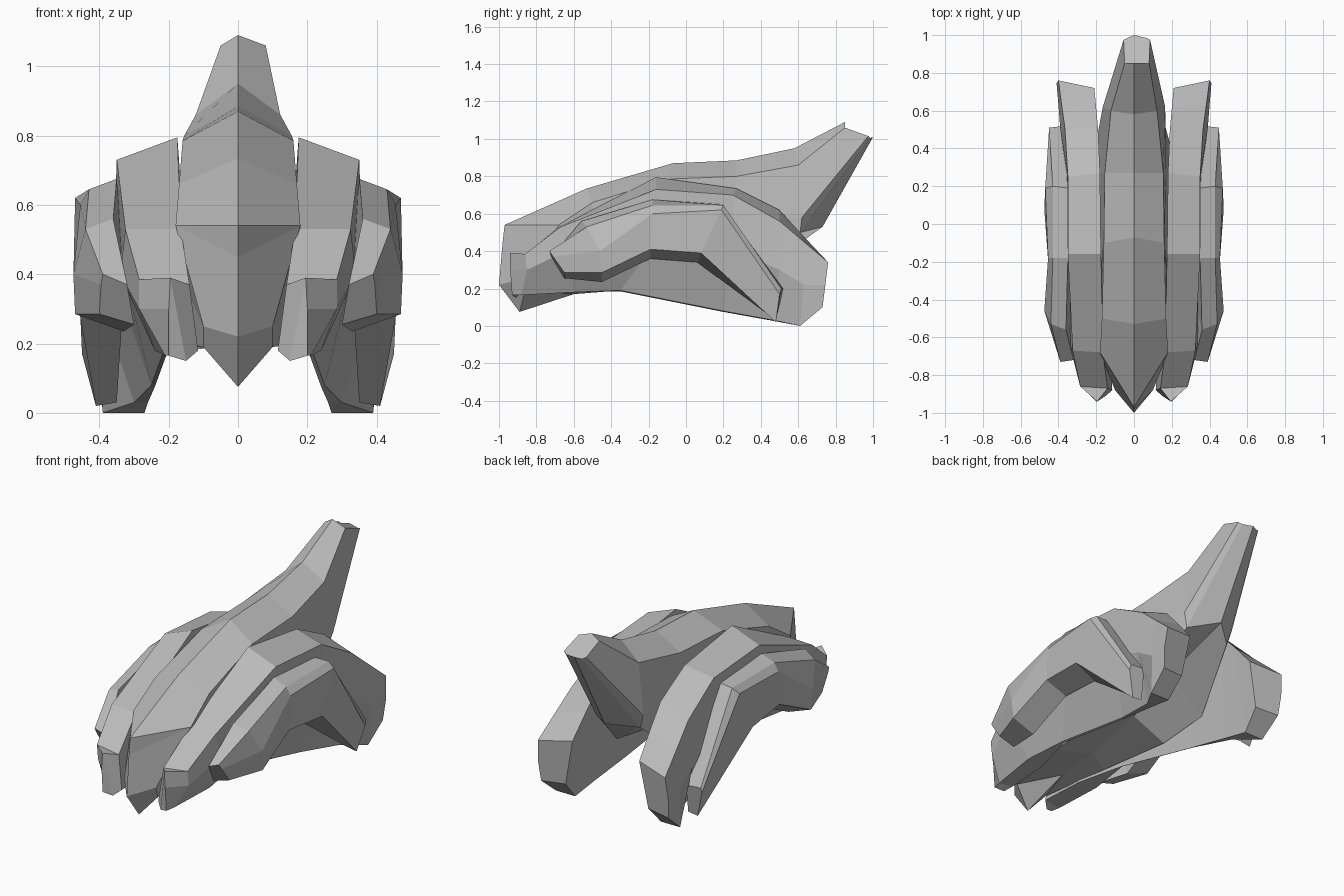
import bpy
import bmesh

default_cube = bpy.data.objects.get("Cube")
if default_cube:
    bpy.data.objects.remove(default_cube, do_unlink=True)

# Single hull colour
grey = bpy.data.materials.new("hull_grey")
grey.use_nodes = True
colour = (0.5, 0.5, 0.5, 1)
grey.diffuse_color = colour
grey.node_tree.nodes["Principled BSDF"].inputs["Base Color"].default_value = colour


def loft(name, loops, side=1, cap_front=True):
    """Skin a series of equal-length point loops into a closed, flat-shaded shell."""
    bm = bmesh.new()
    rings = [[bm.verts.new((side * x, y, z)) for x, y, z in loop] for loop in loops]
    for front, back in zip(rings, rings[1:]):
        count = len(front)
        for i in range(count):
            j = (i + 1) % count
            bm.faces.new((front[i], front[j], back[j], back[i]))
    bm.faces.new(rings[-1])
    if cap_front:
        bm.faces.new(rings[0])
    bmesh.ops.remove_doubles(bm, verts=bm.verts, dist=0.001)
    bmesh.ops.dissolve_degenerate(bm, edges=bm.edges, dist=0.0005)
    bmesh.ops.recalc_face_normals(bm, faces=bm.faces)
    mesh = bpy.data.meshes.new(name)
    bm.to_mesh(mesh)
    bm.free()
    mesh.materials.append(grey)
    obj = bpy.data.objects.new(name, mesh)
    bpy.context.collection.objects.link(obj)
    return obj


def mirrored(half):
    """Close a half section that starts and ends on the centre line."""
    return half + [(-x, y, z) for x, y, z in reversed(half[1:-1])]


# Central hull: ridge, shoulder, flank, chine, keel, from bow blade to raised tail;
# the underside vaults upward between the pods
bow_top = (0, -.97, .54)
bow_keel = (0, -.89, .075)
hull_sections = [
    [bow_top, (0, -.98, .45), (0, -1, .22), bow_keel, bow_keel],
    [bow_top, (.18, -.68, .54), (.1, -.88, .25), (.1, -.86, .19), (0, -.6, .17)],
    [(0, -.53, .735), (.17, -.5, .66), (.17, -.5, .4), (.17, -.45, .2), (0, -.35, .19)],
    [(0, -.07, .87), (.16, -.1, .785), (.17, -.1, .5), (.21, 0, .18), (0, 0, .27)],
    [(0, .27, .885), (.155, .27, .8), (.17, .27, .6), (.225, .3, .22), (0, .3, .4)],
    [(0, .58, .95), (.122, .6, .86), (.165, .62, .58), (.14, .61, .5), (0, .73, .53)],
    [(0, .85, 1.09), (.065, .85, 1.06), (.07, .975, 1.015), (.05, .985, 1.005), (0, 1, 1.01)],
]
hull = loft("central_hull", [mirrored(s) for s in hull_sections], cap_front=False)

# The tail tip leans slightly to one side
for vert in hull.data.vertices:
    if vert.co.y > .8 and abs(vert.co.x) > .01:
        vert.co.x += .015

# Inner pods: top inner, top outer, flank, bottom outer, bottom inner;
# wedge-shaped bow, and a sharp keel that widens into the rear foot
pod_tip = (.195, -.94, .39)
inner_pod = [
    [pod_tip, pod_tip, (.2, -.94, .3), (.2, -.93, .165), (.15, -.91, .15)],
    [(.14, -.87, .37), (.285, -.86, .385), (.285, -.85, .3), (.21, -.88, .165), (.115, -.88, .18)],
    [(.165, -.68, .53), (.325, -.67, .53), (.34, -.64, .4), (.24, -.6, .18), (.13, -.62, .18)],
    [(.175, -.16, .795), (.35, -.16, .73), (.34, -.16, .45), (.21, -.35, .19), (.2, -.35, .185)],
    [(.18, .27, .735), (.35, .25, .7), (.36, .27, .4), (.25, .2, .08), (.24, .2, .075)],
    [(.19, .5, .62), (.365, .5, .56), (.39, .5, .3), (.3, .47, .03), (.26, .45, .03)],
    [(.2, .61, .5), (.383, .63, .45), (.4, .63, .22), (.39, .61, 0), (.27, .61, 0)],
    [(.21, .72, .37), (.4, .76, .34), (.41, .745, .22), (.4, .73, .1), (.26, .71, .11)],
]

# Outer armour: same point order, hooked down at the rear
outer_armour = [
    [(.32, -.72, .37), (.39, -.73, .4), (.395, -.71, .37), (.4, -.65, .285), (.3, -.65, .255)],
    [(.36, -.56, .56), (.44, -.53, .53), (.475, -.46, .4), (.47, -.45, .285), (.33, -.45, .235)],
    [(.35, -.18, .675), (.43, -.18, .645), (.455, -.18, .6), (.455, -.19, .41), (.32, -.19, .36)],
    [(.35, .19, .65), (.43, .2, .645), (.47, .19, .62), (.475, .08, .39), (.33, .06, .34)],
    [(.365, .52, .2), (.45, .51, .2), (.45, .5, .17), (.41, .48, .02), (.35, .48, .03)],
]

for label, side in (("left", 1), ("right", -1)):
    loft(label + "_inner_pod", inner_pod, side)
    loft(label + "_outer_armour", outer_armour, side)
